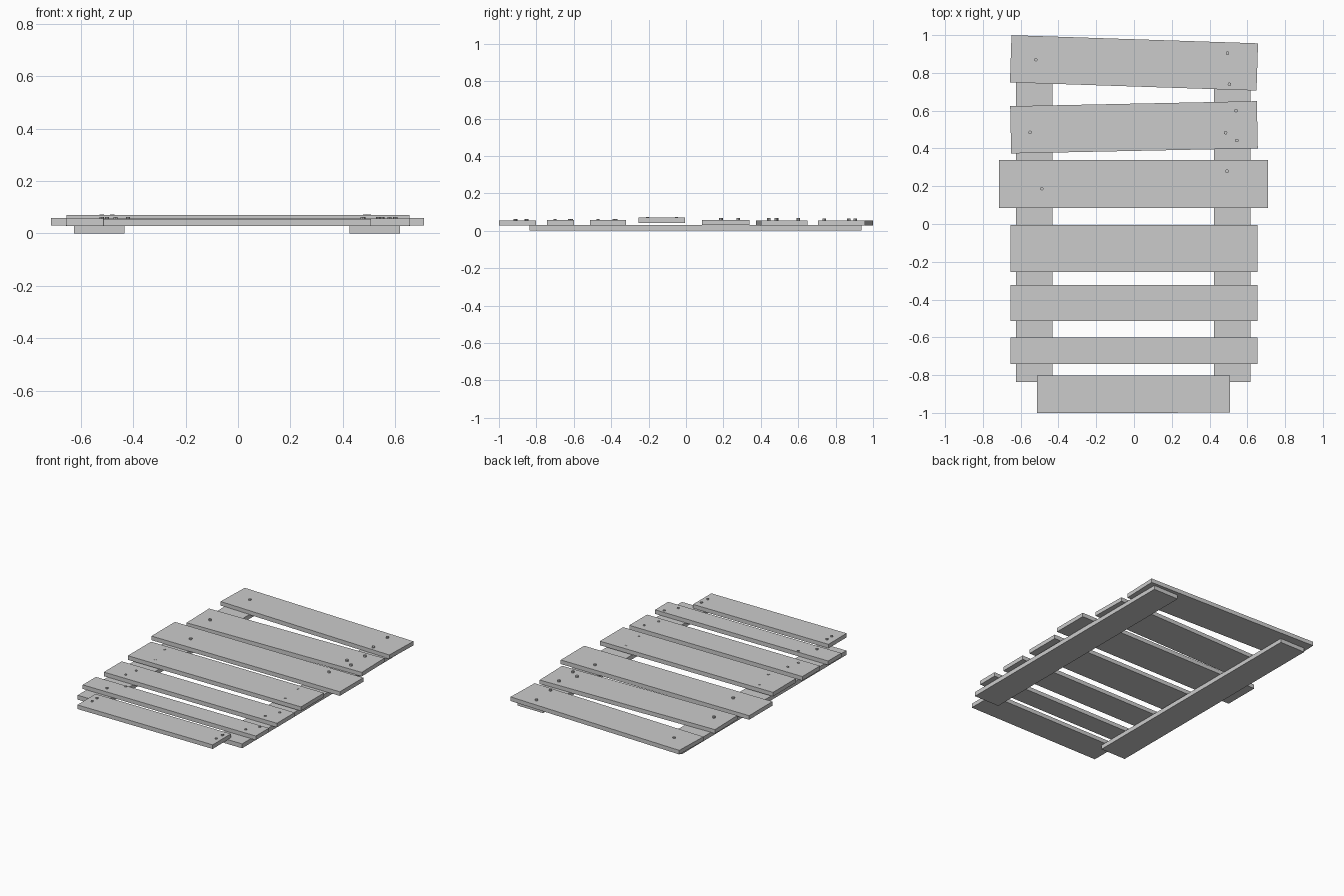
import bpy, math


def board(name, cx, cy, length, width, z0, z1, angle=0.0):
    bpy.ops.mesh.primitive_cube_add(size=1, location=(cx, cy, (z0 + z1) / 2),
                                    rotation=(0, 0, angle))
    ob = bpy.context.object
    ob.name = name
    ob.scale = (length, width, z1 - z0)
    return ob


def nail(name, x, y, top, z0, r=0.008):
    bpy.ops.mesh.primitive_cylinder_add(vertices=8, radius=r, depth=top - z0,
                                        location=(x, y, (top + z0) / 2))
    bpy.context.object.name = name


# Two rails running lengthwise underneath
board("left_rail", -0.529, 0.05, 0.193, 1.775, 0.0, 0.03)
board("right_rail", 0.521, 0.05, 0.193, 1.775, 0.0, 0.03)

# Cross planks: centre x, centre y, length, width, bottom z, angle, nail top z, nails
planks = [
    (0, 0.853, 1.306, 0.25, 0.028, -0.033, 0.065,
     [(-0.52, 0.87), (0.495, 0.905), (0.505, 0.74)]),
    (0, 0.512, 1.306, 0.25, 0.028, 0.0205, 0.068,
     [(-0.55, 0.485), (0.54, 0.60), (0.485, 0.483), (0.545, 0.442)]),
    (-0.002, 0.212, 1.424, 0.253, 0.03, 0, 0.067,
     [(-0.488, 0.187), (0.492, 0.28)]),
    (0, -0.13, 1.308, 0.25, 0.042, 0, 0.0725,
     [(-0.52, -0.05), (-0.48, -0.205), (0.485, -0.05), (0.50, -0.205)]),
    (0, -0.418, 1.308, 0.192, 0.029, 0, 0.062,
     [(-0.50, -0.385), (-0.52, -0.47), (0.578, -0.375), (0.535, -0.47)]),
    (0, -0.671, 1.308, 0.142, 0.029, 0, 0.063,
     [(-0.42, -0.612), (-0.50, -0.70), (0.60, -0.622), (0.55, -0.70)]),
    (-0.003, -0.901, 1.022, 0.197, 0.028, 0.001, 0.063,
     [(-0.467, -0.855), (-0.467, -0.908), (0.478, -0.85), (0.475, -0.915)]),
]
for i, (cx, cy, length, width, z0, angle, top, nails) in enumerate(planks, 1):
    z1 = z0 + 0.028
    board(f"plank_{i}", cx, cy, length, width, z0, z1, angle)
    # Nail heads standing slightly proud of the plank
    for j, (x, y) in enumerate(nails, 1):
        nail(f"nail_{i}_{j}", x, y, top, z1 - 0.01, 0.0095 if i < 4 else 0.008)
